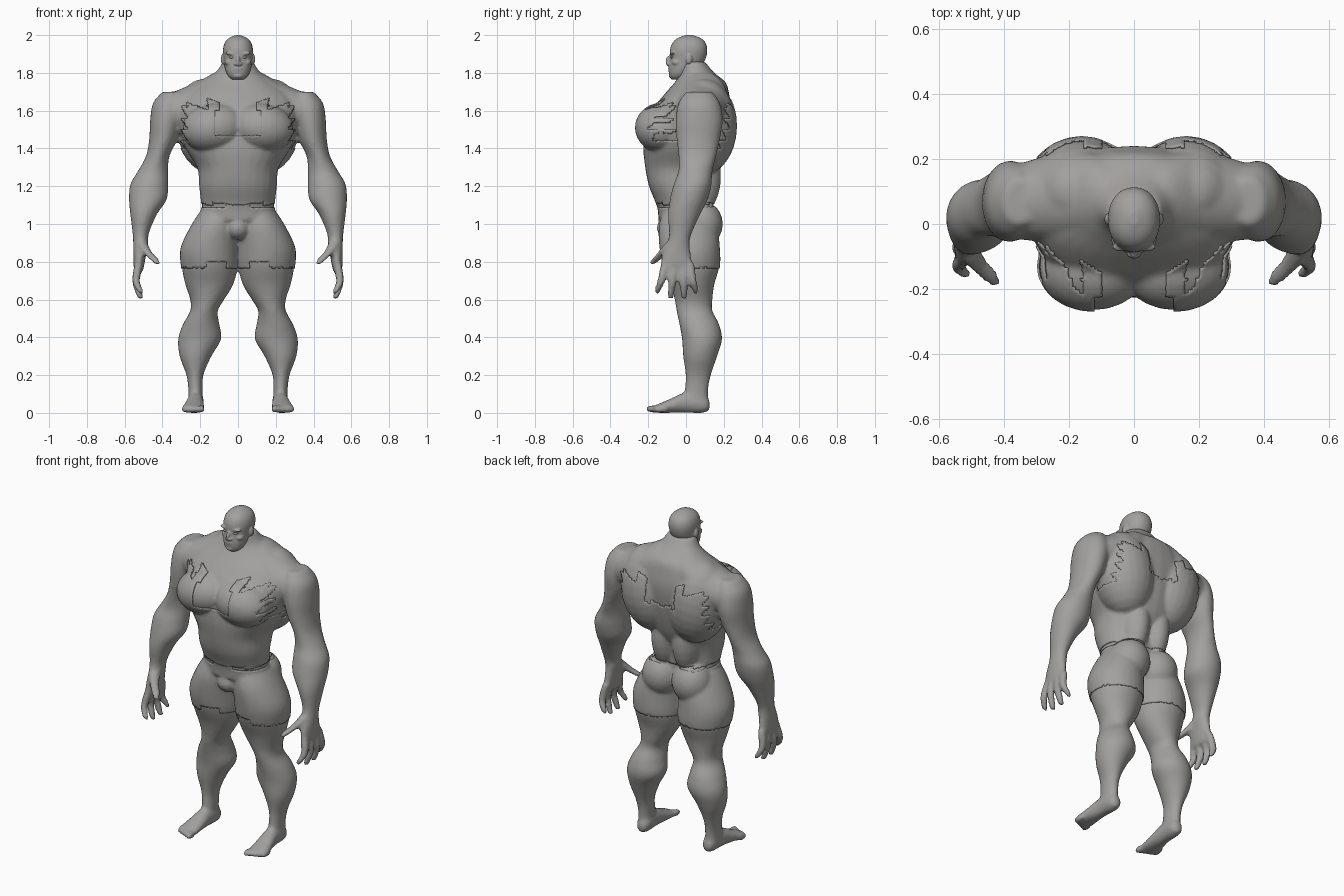
import bpy, bmesh, math
from mathutils import Vector, Matrix

if "Cube" in bpy.data.objects:
    bpy.data.objects.remove(bpy.data.objects["Cube"], do_unlink=True)

grey = bpy.data.materials.new("clay_grey")
grey.use_nodes = True
tone = (0.36, 0.355, 0.345, 1)
grey.diffuse_color = tone
grey.node_tree.nodes["Principled BSDF"].inputs["Base Color"].default_value = tone

SIDES = 28
STEPS = 4
BOTH = (1, -1)


def spline(a, b, c, d, t):
    """Smooth blend between section tuples b and c."""
    return [q + 0.5 * t * (r - p + t * (2 * p - 5 * q + 4 * r - s + t * (3 * (q - r) + s - p)))
            for p, q, r, s in zip(a, b, c, d)]


def loft(bm, sections, axis="z", sides=BOTH, power=1.0):
    """Closed tube; each section is (position on axis, centre u, centre v, radius u, radius v)."""
    rows = []
    for i in range(len(sections) - 1):
        a, d = sections[max(i - 1, 0)], sections[min(i + 2, len(sections) - 1)]
        rows += [spline(a, sections[i], sections[i + 1], d, k / STEPS) for k in range(STEPS)]
    rows.append(sections[-1])
    for side in sides:
        rings = []
        for h, cu, cv, ru, rv in rows:
            ring = []
            for k in range(SIDES):
                ang = math.tau * k / SIDES
                c, s = math.cos(ang), math.sin(ang)
                u = cu + ru * math.copysign(abs(c) ** power, c)
                v = cv + rv * math.copysign(abs(s) ** power, s)
                x, y, z = {"z": (u, v, h), "y": (u, h, v), "x": (h, u, v)}[axis]
                ring.append(bm.verts.new((side * x, y, z)))
            rings.append(ring)
        for lo, hi in zip(rings, rings[1:]):
            for k in range(SIDES):
                n = (k + 1) % SIDES
                bm.faces.new((lo[k], lo[n], hi[n], hi[k]))
        bm.faces.new(rings[0])
        bm.faces.new(rings[-1])


def ball(bm, centre, radii, sides=BOTH, tilt=0.0):
    """Ellipsoid, tilted about the front axis, mirrored by default."""
    for side in sides:
        place = Vector((side * centre[0], centre[1], centre[2]))
        matrix = (Matrix.Translation(place) @ Matrix.Rotation(side * tilt, 4, "Y")
                  @ Matrix.Diagonal((*radii, 1)))
        bmesh.ops.create_uvsphere(bm, u_segments=24, v_segments=14, radius=1, matrix=matrix)


def add_object(name, mesh):
    obj = bpy.data.objects.new(name, mesh)
    bpy.context.collection.objects.link(obj)
    mesh.materials.clear()
    mesh.materials.append(grey)
    return obj


def fuse(name, bm, voxel, rounds):
    """Merge overlapping forms into one smooth skin."""
    bmesh.ops.recalc_face_normals(bm, faces=bm.faces)
    rough = bpy.data.meshes.new(name)
    bm.to_mesh(rough)
    bm.free()
    obj = add_object(name, rough)
    remesh = obj.modifiers.new("skin", "REMESH")
    remesh.mode = "VOXEL"
    remesh.voxel_size = voxel
    soft = obj.modifiers.new("soften", "SMOOTH")
    soft.factor = 0.5
    soft.iterations = rounds
    graph = bpy.context.evaluated_depsgraph_get()
    skin = bpy.data.meshes.new_from_object(obj.evaluated_get(graph))
    obj.modifiers.clear()
    obj.data = skin
    skin.materials.clear()
    skin.materials.append(grey)
    skin.shade_smooth()
    return obj


def garment(name, source, covers, lift):
    """Thin cloth shell lifted from the skin wherever the rule covers it."""
    bm = bmesh.new()
    bm.from_mesh(source.data)
    bm.normal_update()
    spare = [f for f in bm.faces if not covers(f.calc_center_median())]
    bmesh.ops.delete(bm, geom=spare, context="FACES")
    for v, n in [(v, v.normal.copy()) for v in bm.verts]:
        v.co += n * lift
    mesh = bpy.data.meshes.new(name)
    bm.to_mesh(mesh)
    bm.free()
    obj = add_object(name, mesh)
    mesh.shade_smooth()
    rim = obj.modifiers.new("cloth", "SOLIDIFY")
    rim.thickness = lift
    rim.offset = -1


body = bmesh.new()

# Torso and neck
trunk = [(1.02, .2, -.14, .12), (1.1, .19, -.15, .12), (1.2, .2, -.19, .13),
         (1.3, .21, -.21, .18), (1.4, .27, -.22, .21), (1.5, .31, -.21, .23),
         (1.6, .32, -.18, .24), (1.68, .29, -.12, .23), (1.75, .19, -.06, .21),
         (1.8, .12, -.03, .15), (1.86, .08, -.03, .1)]
loft(body, [(z, 0, (f + b) / 2, w, (b - f) / 2) for z, w, f, b in trunk], sides=(1,), power=.92)

# Chest, back, shoulder bridge, buttocks and groin
ball(body, (.125, -.13, 1.51), (.17, .135, .125), tilt=.15)
ball(body, (.16, .1, 1.52), (.17, .165, .25), tilt=.15)
ball(body, (.07, .06, 1.25), (.08, .12, .2))
loft(body, [(0, .08, 1.68, .12, .12), (.1, .085, 1.68, .13, .13),
            (.2, .085, 1.64, .14, .12), (.34, .07, 1.59, .12, .11)], axis="x")
ball(body, (.1, .08, 1.0), (.11, .11, .12))
ball(body, (0, -.08, .98), (.06, .07, .06), sides=(1,))

# Arms from shoulder to palm
loft(body, [(1.7, .35, .07, .05, .07), (1.64, .365, .07, .085, .11), (1.55, .38, .07, .085, .125),
            (1.45, .395, .065, .075, .115), (1.36, .425, .06, .062, .1), (1.28, .45, .05, .08, .09),
            (1.21, .47, .035, .1, .1), (1.13, .477, .015, .1, .1), (1.05, .5, -.01, .07, .085),
            (.95, .515, -.03, .043, .06), (.9, .515, -.04, .04, .06), (.84, .52, -.05, .034, .075),
            (.78, .525, -.05, .028, .085), (.75, .525, -.05, .022, .08)])

# Fingers and thumb
for base, tip, end in ((-.11, -.15, .63), (-.065, -.08, .6), (-.02, -.01, .6), (.02, .05, .63)):
    loft(body, [(.79, .525, base, .022, .024), (.7, .54, (base + tip) / 2, .021, .021),
                (end + .02, .52, tip, .017, .017), (end, .51, tip, .008, .008)])
loft(body, [(.9, .51, -.07, .03, .04), (.85, .48, -.12, .026, .03),
            (.81, .44, -.16, .024, .024), (.785, .425, -.185, .013, .014)])

# Legs
loft(body, [(1.06, .1, 0, .1, .12), (.98, .125, .01, .125, .15), (.87, .15, .02, .15, .155),
            (.77, .15, .03, .147, .145), (.68, .152, .035, .127, .115), (.6, .163, .04, .09, .1),
            (.54, .18, .045, .073, .095), (.47, .195, .07, .096, .105), (.39, .203, .085, .114, .106),
            (.3, .225, .075, .084, .09), (.2, .228, .065, .045, .067), (.12, .225, .055, .038, .062),
            (.05, .225, .05, .04, .07)])

# Feet and toes
loft(body, [(.125, .222, .04, .02, .025), (.09, .222, .05, .04, .05), (0, .225, .055, .043, .055),
            (-.08, .232, .038, .053, .038), (-.14, .238, .025, .06, .025), (-.17, .238, .02, .055, .018)],
     axis="y")
for k in range(5):
    size = .021 - .002 * k
    ball(body, (.193 + .024 * k, -.18 + .012 * k, size), (size * .75, .034, size))

skin = fuse("body", body, .0115, 3)

# Head with brow, nose, mouth and ears
head = bmesh.new()
loft(head, [(1.765, 0, -.045, .03, .03), (1.785, 0, -.035, .053, .052), (1.82, 0, -.012, .068, .08),
            (1.87, 0, .008, .076, .094), (1.92, 0, .014, .08, .099), (1.96, 0, .016, .07, .087),
            (1.985, 0, .017, .047, .06), (2, 0, .017, .014, .018)], sides=(1,), power=.93)
ball(head, (0, -.088, 1.862), (.012, .02, .03), sides=(1,))
ball(head, (.012, -.092, 1.848), (.01, .012, .009))
ball(head, (.034, -.07, 1.902), (.034, .015, .009), tilt=-.12)
ball(head, (.05, -.045, 1.855), (.02, .03, .018))
ball(head, (0, -.082, 1.823), (.027, .014, .006), sides=(1,))
ball(head, (0, -.08, 1.811), (.023, .014, .006), sides=(1,))
ball(head, (0, -.072, 1.785), (.028, .02, .016), sides=(1,))
ball(head, (.081, .015, 1.872), (.01, .018, .028))
fuse("head", head, .005, 2)

# Eyes
eyes = bmesh.new()
ball(eyes, (.032, -.073, 1.883), (.014, .01, .007))
eye_mesh = bpy.data.meshes.new("eyes")
eyes.to_mesh(eye_mesh)
eyes.free()
add_object("eyes", eye_mesh)
eye_mesh.shade_smooth()


def torn(value, pitch, depth):
    """Saw-tooth offset for ragged cloth edges."""
    return depth * (value / pitch % 1)


def shirt_area(p):
    x = abs(p.x)
    if not 1.1 + torn(x, .13, .015) < p.z < 1.66:
        return False
    if p.z < 1.4:
        return x < .31
    open_neck = p.z > 1.47 and x < (.12 if p.z < 1.6 else .1)
    if p.y > 0.05:
        open_neck = p.z > 1.49 + torn(x, .07, .02) and x < .1
    return not open_neck and x < .26 + torn(p.z, .06, .04) and p.z < 1.6 + torn(x, .16, .06)


def shorts_area(p):
    x = abs(p.x)
    hem = .77 + (.03 if .06 < x < .17 and p.y < 0 else 0)
    return hem < p.z < 1.09 + (.02 if x < .06 else 0) and x < .36


# Torn vest and shorts
garment("torn_vest", skin, shirt_area, .006)
garment("torn_shorts", skin, shorts_area, .005)
